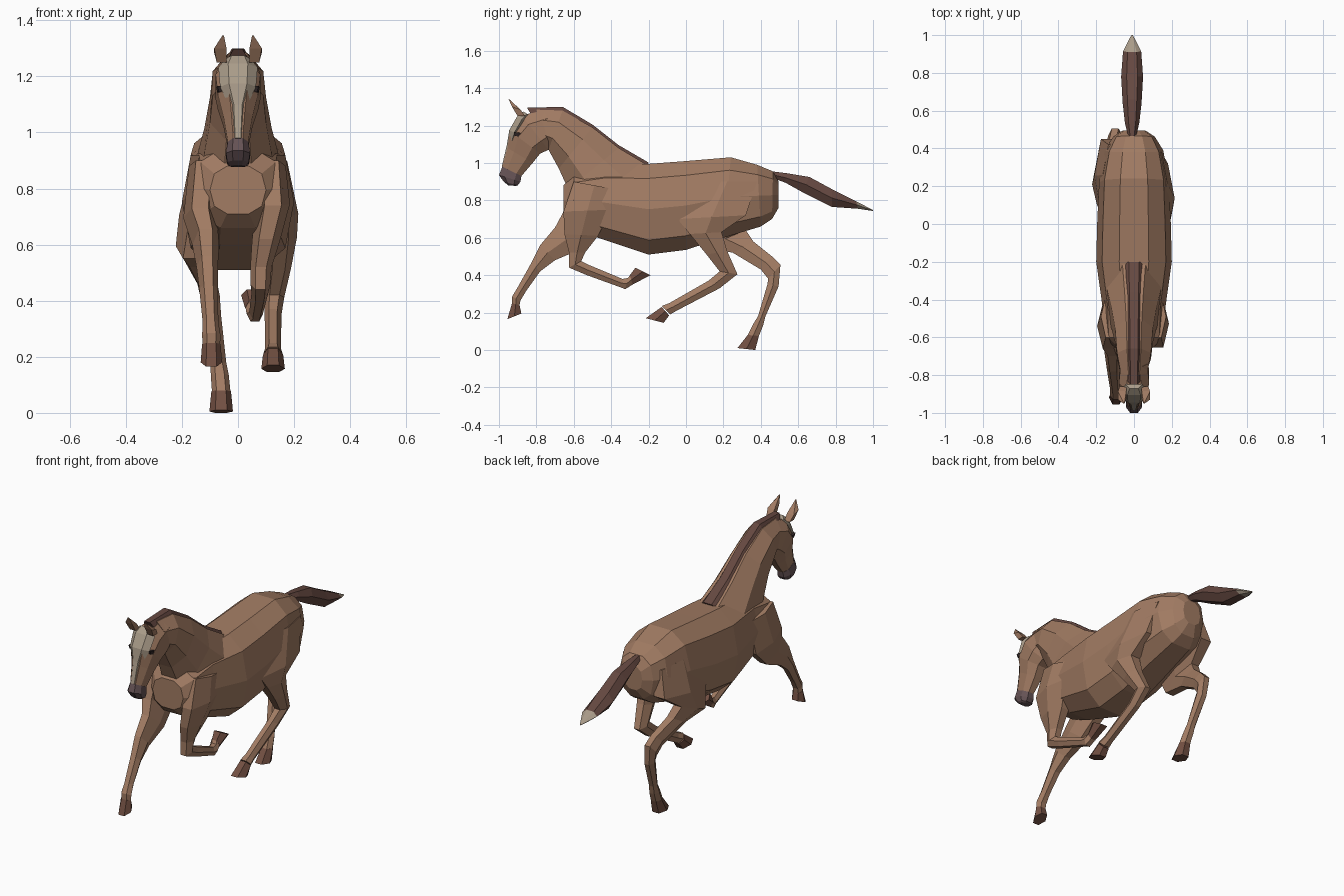
import bpy, bmesh
from math import pi, sin, cos


def material(name, r, g, b):
    m = bpy.data.materials.new(name)
    m.diffuse_color = (r, g, b, 1)
    return m


COAT = material("coat", 0.36, 0.20, 0.125)
DARK = material("dark_hair", 0.13, 0.065, 0.052)
HOOF = material("hoof_horn", 0.17, 0.08, 0.055)
PALE = material("pale_marking", 0.40, 0.33, 0.25)
NOSE = material("muzzle_skin", 0.13, 0.085, 0.09)
EYE = material("eye_dark", 0.03, 0.02, 0.02)


def loft(name, rings, mat, sides=6, square=1.0, x0=0.0):
    """Skin rings given as (front/top y,z, back/bottom y,z, half width, x centre)."""
    angles = [2 * pi * (i + 0.5) / sides for i in range(sides)]
    power = lambda v: (1 if v > 0 else -1) * abs(v) ** square if abs(v) > 1e-6 else 0
    cs, sn = [power(cos(a)) for a in angles], [power(sin(a)) for a in angles]
    cs, sn = [c / max(cs) for c in cs], [s / max(sn) for s in sn]
    bm = bmesh.new()
    loops = []
    for ty, tz, by, bz, w, *cx in rings:
        x = cx[0] if cx else x0
        loops.append([bm.verts.new((x + w * s, (ty + by + c * (ty - by)) / 2,
                                    (tz + bz + c * (tz - bz)) / 2))
                      for c, s in zip(cs, sn)])
    for a, b in zip(loops, loops[1:]):
        for i in range(sides):
            j = (i + 1) % sides
            bm.faces.new((a[i], a[j], b[j], b[i]))
    bm.faces.new(loops[0])
    bm.faces.new(loops[-1])
    bmesh.ops.recalc_face_normals(bm, faces=bm.faces)
    me = bpy.data.meshes.new(name)
    bm.to_mesh(me)
    bm.free()
    me.materials.append(mat)
    ob = bpy.data.objects.new(name, me)
    bpy.context.collection.objects.link(ob)
    return ob


def leg(name, rings, hoof):
    loft(name, rings, COAT)
    loft(name + "_hoof", hoof, HOOF)


# Trunk
loft("body", [
    (-0.655, 0.88, -0.655, 0.71, 0.10), (-0.60, 0.94, -0.60, 0.66, 0.16),
    (-0.43, 0.98, -0.47, 0.60, 0.165), (-0.20, 0.995, -0.20, 0.51, 0.20),
    (0.00, 1.01, 0.00, 0.535, 0.195), (0.24, 1.03, 0.20, 0.60, 0.185),
    (0.38, 0.99, 0.40, 0.66, 0.155), (0.465, 0.955, 0.46, 0.70, 0.11),
    (0.495, 0.90, 0.495, 0.76, 0.06)], COAT, 10, 0.8)

# Neck, head and muzzle
loft("neck", [
    (-0.20, 0.985, -0.58, 0.70, 0.15), (-0.36, 1.08, -0.63, 0.86, 0.12),
    (-0.50, 1.19, -0.68, 0.97, 0.10), (-0.66, 1.28, -0.735, 1.07, 0.09),
    (-0.80, 1.285, -0.76, 1.10, 0.07)], COAT, 8)
loft("head", [
    (-0.76, 1.28, -0.69, 1.12, 0.07), (-0.88, 1.255, -0.735, 1.07, 0.08),
    (-0.94, 1.17, -0.78, 1.05, 0.072), (-0.955, 1.08, -0.82, 1.00, 0.052),
    (-0.982, 0.98, -0.88, 0.93, 0.036)], COAT, 8, 0.85)
loft("muzzle", [
    (-0.982, 0.98, -0.88, 0.93, 0.037), (-1.0, 0.935, -0.885, 0.90, 0.043),
    (-0.975, 0.90, -0.90, 0.88, 0.038), (-0.95, 0.88, -0.91, 0.877, 0.028)], NOSE, 8, 0.85)
loft("blaze", [
    (-0.87, 1.275, -0.83, 1.25, 0.045), (-0.905, 1.245, -0.85, 1.22, 0.07),
    (-0.945, 1.175, -0.89, 1.15, 0.064), (-0.957, 1.10, -0.92, 1.08, 0.03),
    (-0.985, 0.98, -0.95, 0.97, 0.02)], PALE)

# Ears and eyes, one per side
for side, tag in ((-1, "left"), (1, "right")):
    loft("ear_" + tag, [
        (-0.90, 1.25, -0.86, 1.25, 0.018, side * 0.058),
        (-0.93, 1.30, -0.885, 1.285, 0.022, side * 0.063),
        (-0.95, 1.345, -0.945, 1.34, 0.003, side * 0.053)], COAT, 4)
    loft("eye_" + tag, [
        (-0.92, 1.165, -0.88, 1.16, 0.012, side * 0.066),
        (-0.915, 1.145, -0.885, 1.14, 0.010, side * 0.064)], EYE)

# Mane and tail
loft("mane", [
    (-0.20, 1.002, -0.22, 0.96, 0.055), (-0.36, 1.095, -0.39, 1.04, 0.048),
    (-0.50, 1.205, -0.54, 1.15, 0.045), (-0.66, 1.30, -0.67, 1.23, 0.042),
    (-0.85, 1.295, -0.81, 1.23, 0.035)], DARK)
loft("tail", [
    (0.46, 0.955, 0.46, 0.92, 0.02), (0.54, 0.945, 0.53, 0.895, 0.038),
    (0.66, 0.925, 0.62, 0.845, 0.05), (0.78, 0.86, 0.78, 0.765, 0.058),
    (0.91, 0.795, 0.92, 0.755, 0.048)], DARK, x0=-0.01)
loft("tail_tip", [
    (0.91, 0.795, 0.92, 0.755, 0.048), (1.0, 0.748, 1.0, 0.743, 0.004)], PALE, x0=-0.01)

# Front legs: one folded, one reaching forward
leg("front_leg_folded", [
    (-0.60, 0.90, -0.38, 0.86, 0.05, 0.12), (-0.655, 0.74, -0.40, 0.75, 0.06, 0.125),
    (-0.65, 0.62, -0.47, 0.61, 0.05, 0.10), (-0.625, 0.52, -0.54, 0.52, 0.038, 0.082),
    (-0.625, 0.44, -0.56, 0.475, 0.035, 0.08), (-0.53, 0.40, -0.52, 0.455, 0.03, 0.078),
    (-0.35, 0.335, -0.34, 0.38, 0.025, 0.065), (-0.325, 0.325, -0.31, 0.385, 0.03, 0.06),
    (-0.285, 0.35, -0.30, 0.40, 0.028, 0.055)],
    [(-0.285, 0.35, -0.30, 0.40, 0.03, 0.055), (-0.19, 0.40, -0.27, 0.44, 0.042, 0.053)])
leg("front_leg_reaching", [
    (-0.60, 0.90, -0.38, 0.86, 0.05, -0.125), (-0.66, 0.73, -0.42, 0.66, 0.06, -0.135),
    (-0.70, 0.655, -0.56, 0.54, 0.048, -0.115), (-0.78, 0.56, -0.70, 0.48, 0.038, -0.11),
    (-0.83, 0.46, -0.78, 0.42, 0.033, -0.105), (-0.90, 0.335, -0.855, 0.315, 0.028, -0.098),
    (-0.93, 0.285, -0.885, 0.265, 0.033, -0.095), (-0.93, 0.25, -0.89, 0.24, 0.031, -0.095)],
    [(-0.93, 0.25, -0.89, 0.24, 0.033, -0.095), (-0.955, 0.165, -0.88, 0.195, 0.038, -0.095)])

# Hind legs: one swung under the belly, one pushing off
leg("hind_leg_swinging", [
    (0.06, 0.90, 0.38, 0.90, 0.06, 0.115), (-0.045, 0.70, 0.32, 0.72, 0.07, 0.145),
    (0.02, 0.62, 0.19, 0.63, 0.06, 0.15), (0.11, 0.51, 0.22, 0.53, 0.045, 0.145),
    (0.18, 0.42, 0.275, 0.405, 0.035, 0.13), (0.12, 0.37, 0.18, 0.33, 0.03, 0.125),
    (-0.09, 0.25, -0.05, 0.21, 0.028, 0.125), (-0.13, 0.235, -0.085, 0.19, 0.034, 0.125)],
    [(-0.13, 0.23, -0.09, 0.185, 0.036, 0.125), (-0.215, 0.17, -0.12, 0.145, 0.042, 0.125)])
leg("hind_leg_pushing", [
    (0.10, 0.90, 0.42, 0.88, 0.06, -0.105), (0.06, 0.68, 0.45, 0.73, 0.07, -0.14),
    (0.10, 0.55, 0.32, 0.64, 0.052, -0.17), (0.25, 0.52, 0.36, 0.58, 0.045, -0.15),
    (0.40, 0.43, 0.46, 0.50, 0.036, -0.11), (0.44, 0.38, 0.505, 0.455, 0.035, -0.10),
    (0.435, 0.35, 0.495, 0.34, 0.03, -0.09), (0.385, 0.18, 0.425, 0.18, 0.028, -0.07),
    (0.36, 0.14, 0.412, 0.13, 0.032, -0.065), (0.33, 0.08, 0.39, 0.075, 0.033, -0.06)],
    [(0.33, 0.08, 0.39, 0.075, 0.035, -0.06), (0.275, 0.01, 0.37, 0.0, 0.042, -0.06)])
